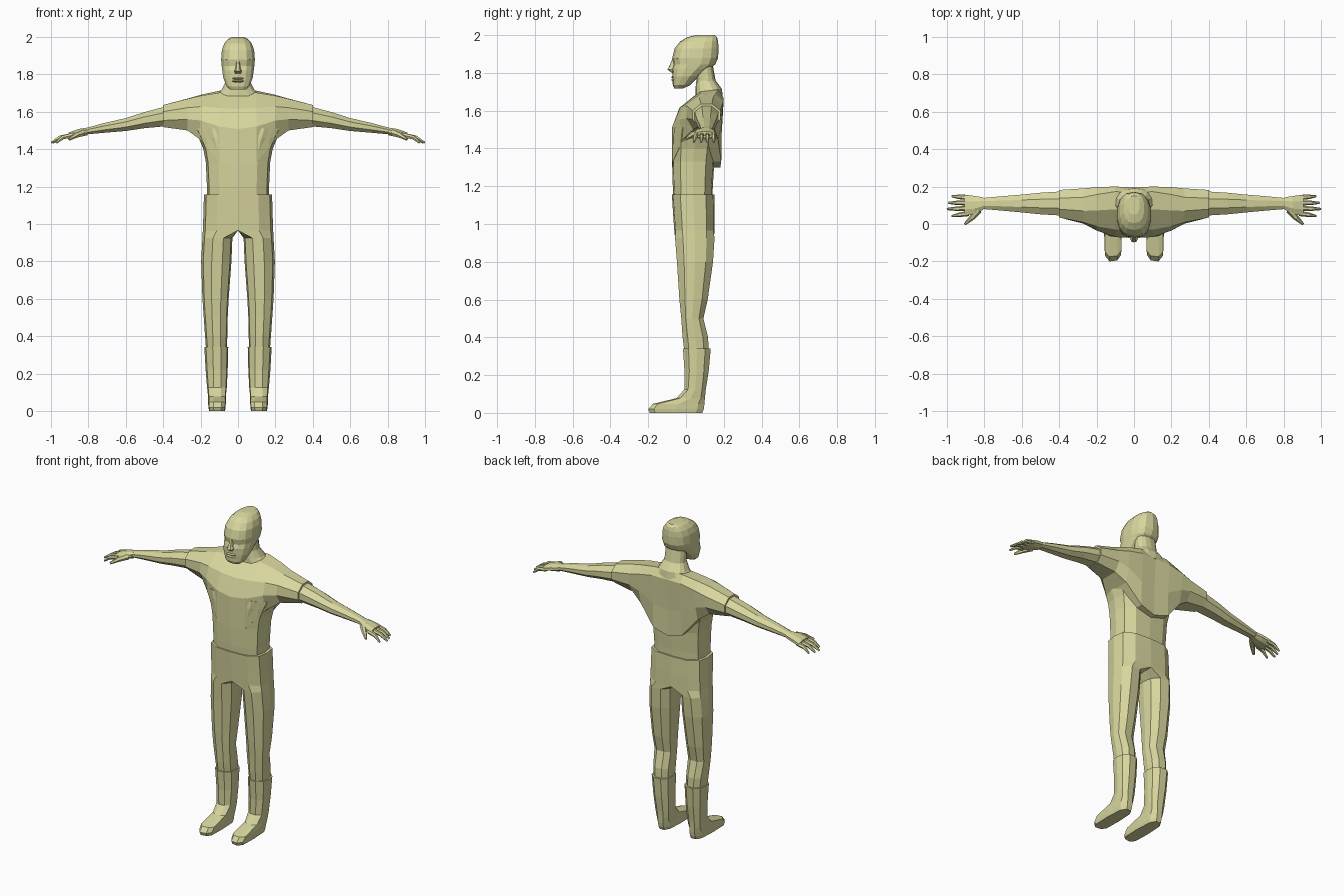
import bpy, bmesh, math
from mathutils import Vector

mat = bpy.data.materials.new("khaki")
mat.diffuse_color = (0.68, 0.67, 0.34, 1)

# Cross-section templates in unit squares
HALF = [(0, 0), (.6, .03), (.93, .2), (1, .5), (.93, .8), (.6, .97), (0, 1), (0, .75), (0, .5), (0, .25)]
LIMB = [(.3, .02), (.65, 0), (.93, .2), (1, .5), (.93, .8), (.68, 1), (.3, .98), (.05, .78), (0, .5), (.05, .22)]
FOOT = [(.25, .02), (.7, 0), (.96, .1), (1, .5), (.93, .88), (.68, 1), (.3, 1), (.06, .88), (0, .5), (.03, .12)]
CHEST = [(0, 0), (0, .5), (.15, .76), (.55, .97), (.9, 1), (1, .88), (.96, .4), (.95, 0)]
ARM = [(.25, 0), (0, .3), (0, .7), (.3, 1), (.7, 1), (1, .7), (1, .3), (.75, 0)]


def blend(a, b, t):
    return [(p[0] + (q[0] - p[0]) * t, p[1] + (q[1] - p[1]) * t) for p, q in zip(a, b)]


def flat(z, x0, x1, y0, y1, shape):
    """Horizontal ring at height z."""
    return [Vector((x0 + (x1 - x0) * u, y0 + (y1 - y0) * v, z)) for u, v in shape]


def upright(x, y0, y1, z0, z1, shape):
    """Ring across an arm at distance x."""
    return [Vector((x, y0 + (y1 - y0) * u, z0 + (z1 - z0) * v)) for u, v in shape]


def loft(name, rings, mirror=True):
    bm = bmesh.new()
    loops = [[bm.verts.new(p) for p in r] for r in rings]
    n = len(loops[0])
    for a, b in zip(loops, loops[1:]):
        for i in range(n):
            j = (i + 1) % n
            bm.faces.new((a[i], a[j], b[j], b[i]))
    bm.faces.new(loops[0][::-1])
    bm.faces.new(loops[-1])
    bmesh.ops.recalc_face_normals(bm, faces=bm.faces)
    if mirror:
        inner = [f for f in bm.faces if all(abs(v.co.x) < 1e-5 for v in f.verts)]
        bmesh.ops.delete(bm, geom=inner, context='FACES')
    me = bpy.data.meshes.new(name)
    bm.to_mesh(me)
    bm.free()
    me.materials.append(mat)
    ob = bpy.data.objects.new(name, me)
    bpy.context.collection.objects.link(ob)
    if mirror:
        ob.modifiers.new("mirror", 'MIRROR').merge_threshold = 0.0005
    return ob


def tube(name, path, radii, n=6):
    """Tapered tube along a path, for fingers."""
    rings = []
    for k, p in enumerate(path):
        d = Vector(path[min(k + 1, len(path) - 1)]) - Vector(path[max(k - 1, 0)])
        side = d.cross(Vector((0, 0, 1))).normalized()
        up = side.cross(d).normalized()
        rings.append([Vector(p) + radii[k] * (side * math.cos(t) + up * math.sin(t))
                      for t in (2 * math.pi * i / n for i in range(n))])
    return loft(name, rings)


def oval(power, n=14):
    """Squared-off oval in the unit square."""
    s = lambda v: .5 + .5 * math.copysign(abs(v) ** power, v)
    return [(s(math.sin(2 * math.pi * i / n)), s(-math.cos(2 * math.pi * i / n))) for i in range(n)]


# Torso and shoulders with short sleeves
loft("torso", [flat(z, 0, w, a, b, HALF) for z, w, a, b in (
    (1.13, .165, -.066, .14), (1.2, .166, -.07, .142), (1.33, .172, -.073, .15),
    (1.4, .185, -.074, .16), (1.46, .21, -.074, .172), (1.51, .235, -.068, .178))])
loft("shoulders", [upright(x, a, b, c, d, blend(CHEST, ARM, t)) for x, a, b, c, d, t in (
    (0, -.075, .195, 1.3, 1.715, 0), (.1, -.07, .2, 1.33, 1.712, 0),
    (.2, -.035, .197, 1.45, 1.69, .35), (.27, .002, .19, 1.5, 1.67, .75),
    (.4, .035, .182, 1.518, 1.636, 1))])

# Forearms and hands
loft("arms", [upright(x, a, b, c, d, ARM) for x, a, b, c, d in (
    (.37, .044, .175, 1.524, 1.632), (.5, .052, .167, 1.512, 1.598), (.6, .062, .157, 1.497, 1.566),
    (.72, .073, .147, 1.487, 1.538), (.82, .081, .138, 1.478, 1.511))])
loft("hands", [upright(x, a, b, c, d, ARM) for x, a, b, c, d in (
    (.805, .077, .142, 1.474, 1.515), (.85, .052, .15, 1.465, 1.508), (.905, .045, .155, 1.456, 1.489))])
for i, (y0, y1, x1) in enumerate(((.056, .042, .972), (.084, .08, .998), (.113, .113, .99), (.142, .148, .972))):
    tube(f"finger_{i + 1}", [(.885, y0, 1.474), ((x1 + .9) / 2, (y0 + y1) / 2, 1.463), (x1, y1, 1.434)],
         [.014, .012, .006])
tube("thumb", [(.83, .075, 1.488), (.865, .035, 1.475), (.903, 0, 1.452)], [.02, .015, .007])

# Trousers: hips split into two legs
hips = [flat(z, 0, w, a, b, HALF) for z, w, a, b in (
    (1.157, .182, -.075, .15), (1.05, .185, -.068, .152), (.965, .188, -.062, .152))]
legs = [flat(z, i, o, a, b, LIMB) for z, i, o, a, b in (
    (.925, .03, .19, -.058, .151), (.8, .035, .197, -.048, .143), (.6, .05, .19, -.035, .115),
    (.5, .055, .183, -.025, .092), (.4, .057, .176, -.018, .117), (.32, .06, .17, -.008, .12))]
loft("trousers", hips + legs)

# Boots
loft("boots", [flat(z, i, o, a, b, blend(LIMB, FOOT, t)) for z, i, o, a, b, t in (
    (.342, .052, .18, -.016, .131, 0), (.22, .055, .173, -.008, .12, 0), (.125, .06, .165, -.008, .105, .3),
    (.078, .065, .16, -.05, .1, .7), (.048, .065, .16, -.175, .098, 1), (.02, .066, .158, -.2, .094, 1),
    (0, .07, .154, -.192, .086, 1))])

# Neck and head
loft("neck", [flat(z, -w, w, a, b, oval(.85)) for z, w, a, b in (
    (1.67, .13, .05, .195), (1.715, .09, .05, .19), (1.76, .067, .055, .157), (1.85, .065, .05, .14))], False)
loft("head", [flat(z, -w, w, a, b, oval(.8)) for z, w, a, b in (
    (1.718, .042, -.062, -.015), (1.735, .062, -.07, .022), (1.78, .08, -.072, .068), (1.82, .086, -.074, .125),
    (1.845, .089, -.066, .155), (1.878, .092, -.073, .17), (1.93, .088, -.06, .172), (1.965, .075, -.032, .17),
    (1.988, .055, .005, .165), (2, .03, .05, .152))], False)

# Face details
loft("nose", [flat(z, 0, w, a, -.03, HALF) for z, w, a in (
    (1.875, .008, -.072), (1.83, .014, -.091), (1.817, .02, -.098), (1.803, .016, -.078))])
for name, z, h, depth, x0, x1 in (("brows", 1.876, .006, -.069, .018, .066), ("eyes", 1.858, .007, -.059, .024, .06)):
    loft(name, [upright(x, depth + s * .02, depth + .06, z - h * (1 - s * .4), z + h * (1 - s * .4), ARM)
                for x, s in ((x0, .3), ((x0 + x1) / 2, .4), (x1, 1))])
for name, z in (("upper_lip", 1.777), ("lower_lip", 1.763)):
    loft(name, [flat(z + dz, 0, w, a, -.04, HALF) for dz, w, a in (
        (-.006, .025, -.07), (0, .033, -.079), (.006, .028, -.072))])
